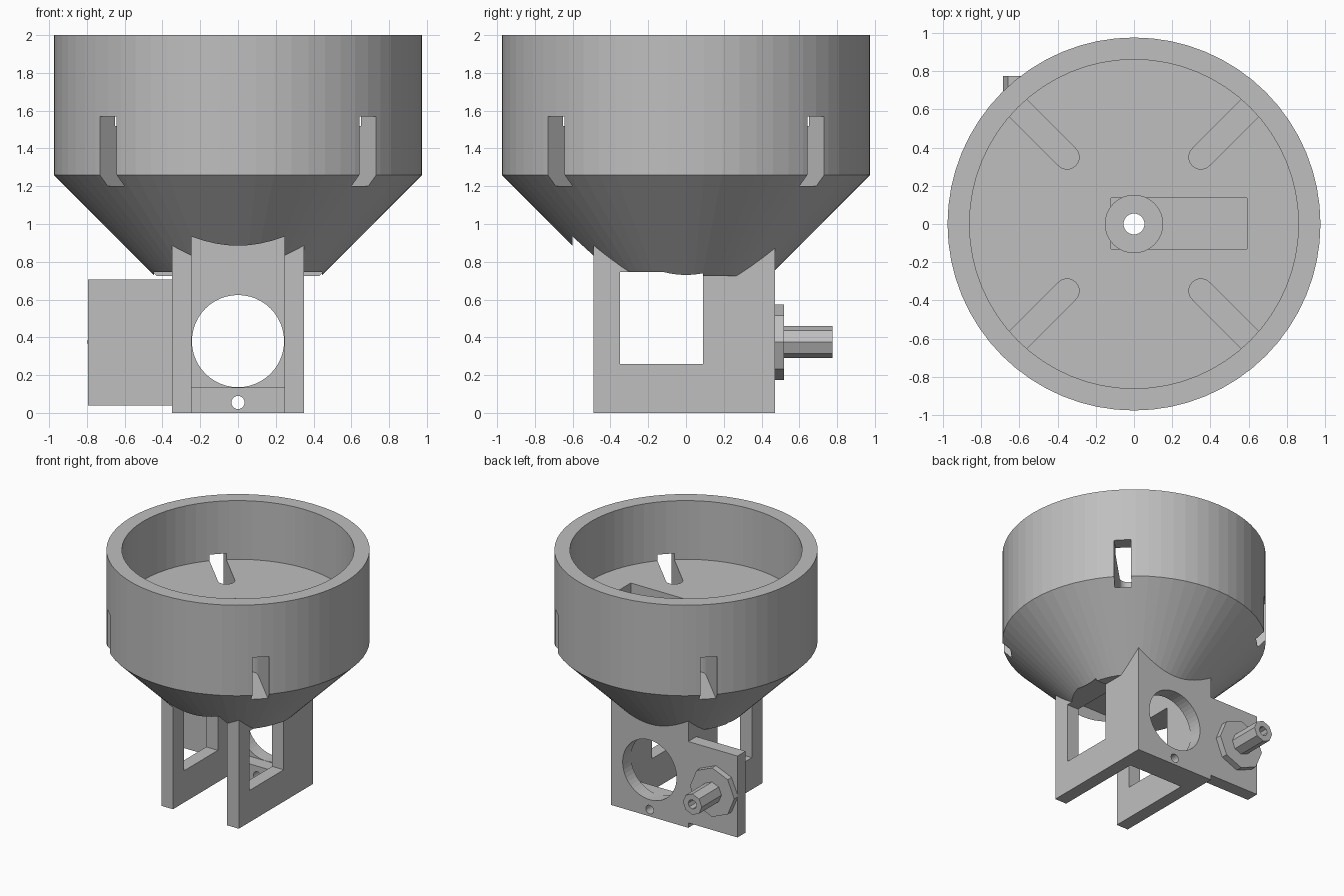
import bpy, bmesh, math
from mathutils import Matrix, Vector

cube = bpy.data.objects.get("Cube")
if cube:
    bpy.data.objects.remove(cube, do_unlink=True)

grey = bpy.data.materials.new("plain grey")
grey.use_nodes = True
COLOUR = (0.52, 0.52, 0.52, 1)
grey.diffuse_color = COLOUR
grey.node_tree.nodes["Principled BSDF"].inputs["Base Color"].default_value = COLOUR


def finish(name, bm):
    bmesh.ops.recalc_face_normals(bm, faces=bm.faces)
    mesh = bpy.data.meshes.new(name)
    bm.to_mesh(mesh)
    bm.free()
    mesh.materials.append(grey)
    obj = bpy.data.objects.new(name, mesh)
    bpy.context.scene.collection.objects.link(obj)
    return obj


def box(name, x, y, z, turn=0):
    """Box from (min, max) pairs, turned about the z axis through the origin."""
    bm = bmesh.new()
    bmesh.ops.create_cube(bm, size=1)
    size = Vector([b - a for a, b in (x, y, z)])
    mid = Vector([(a + b) / 2 for a, b in (x, y, z)])
    bm.transform(Matrix.Rotation(turn, 4, 'Z') @ Matrix.Translation(mid)
                 @ Matrix.Diagonal(size).to_4x4())
    return finish(name, bm)


def rod(name, radius, span, centre, along='Z', sides=48):
    """Cylinder along z with centre (x, y), or along y with centre (x, z)."""
    bm = bmesh.new()
    bmesh.ops.create_cone(bm, cap_ends=True, segments=sides, radius1=radius,
                          radius2=radius, depth=span[1] - span[0])
    mid = sum(span) / 2
    a, b = centre
    if along == 'Y':
        bm.transform(Matrix.Translation((a, mid, b)) @ Matrix.Rotation(math.pi / 2, 4, 'X'))
    else:
        bm.transform(Matrix.Translation((a, b, mid)))
    return finish(name, bm)


def lathe(name, profile, sides):
    bm = bmesh.new()
    verts = [bm.verts.new((r, 0, z)) for r, z in profile]
    edges = [bm.edges.new(pair) for pair in zip(verts, verts[1:])]
    bmesh.ops.spin(bm, geom=verts + edges, cent=(0, 0, 0), axis=(0, 0, 1),
                   angle=math.tau, steps=sides, use_duplicate=False)
    bmesh.ops.remove_doubles(bm, verts=bm.verts, dist=1e-4)
    return finish(name, bm)


def combine(target, other, operation='DIFFERENCE'):
    mod = target.modifiers.new("combine", 'BOOLEAN')
    mod.operation, mod.object, mod.solver = operation, other, 'EXACT'
    bpy.context.view_layer.objects.active = target
    bpy.ops.object.modifier_apply(modifier=mod.name)
    bpy.data.objects.remove(other, do_unlink=True)


# Round hopper with a thick floor and conical underside
body = lathe("hopper_and_stand",
             [(0, .725), (.44, .725), (.975, 1.26), (.975, 2),
              (.86, 2), (.86, 1.52), (0, 1.52)], 64)

# Stand block, hollowed into two side legs, a back wall and a low ledge
combine(body, box("stand", (-.35, .35), (-.49, .47), (0, .95)), 'UNION')
combine(body, box("bay", (-.245, .245), (-.6, .36), (.135, .98)))
combine(body, box("bay_base", (-.245, .245), (-.6, .25), (-.1, .3)))

# Square side windows, round back opening and small ledge hole
combine(body, box("window", (-.445, .445), (-.35, .09), (.26, .745)))
combine(body, rod("opening", .244, (.2, .7), (0, .38), 'Y'))
combine(body, rod("ledge_hole", .035, (0, .7), (0, .055), 'Y', 24))

# Pocket and shaft hole in the hopper floor
combine(body, box("pocket", (-.12, .59), (-.13, .135), (1.32, 1.7)))
combine(body, rod("hub", .15, (1.22, 1.7), (0, 0)))
combine(body, rod("shaft_hole", .055, (.8, 1.7), (0, 0), sides=24))

# Four diagonal slots with rounded inner ends, running out through the wall
for i in range(4):
    turn = math.pi / 4 + i * math.pi / 2
    slot = box("slot", (.495, 1.2), (-.063, .063), (1.2, 1.57), turn)
    end = rod("slot_end", .063, (1.2, 1.57),
              (.495 * math.cos(turn), .495 * math.sin(turn)), sides=24)
    combine(body, slot)
    combine(body, end)

# Side plate with octagonal flange and hollow stub
box("side_plate", (-.795, -.35), (.365, .47), (.04, .705))
rod("stub_flange", .2, (.47, .52), (-.6, .375), 'Y', 8)
stub = rod("hollow_stub", .085, (.52, .775), (-.6, .375), 'Y', 8)
combine(stub, rod("bore", .038, (.54, .9), (-.6, .375), 'Y', 8))
